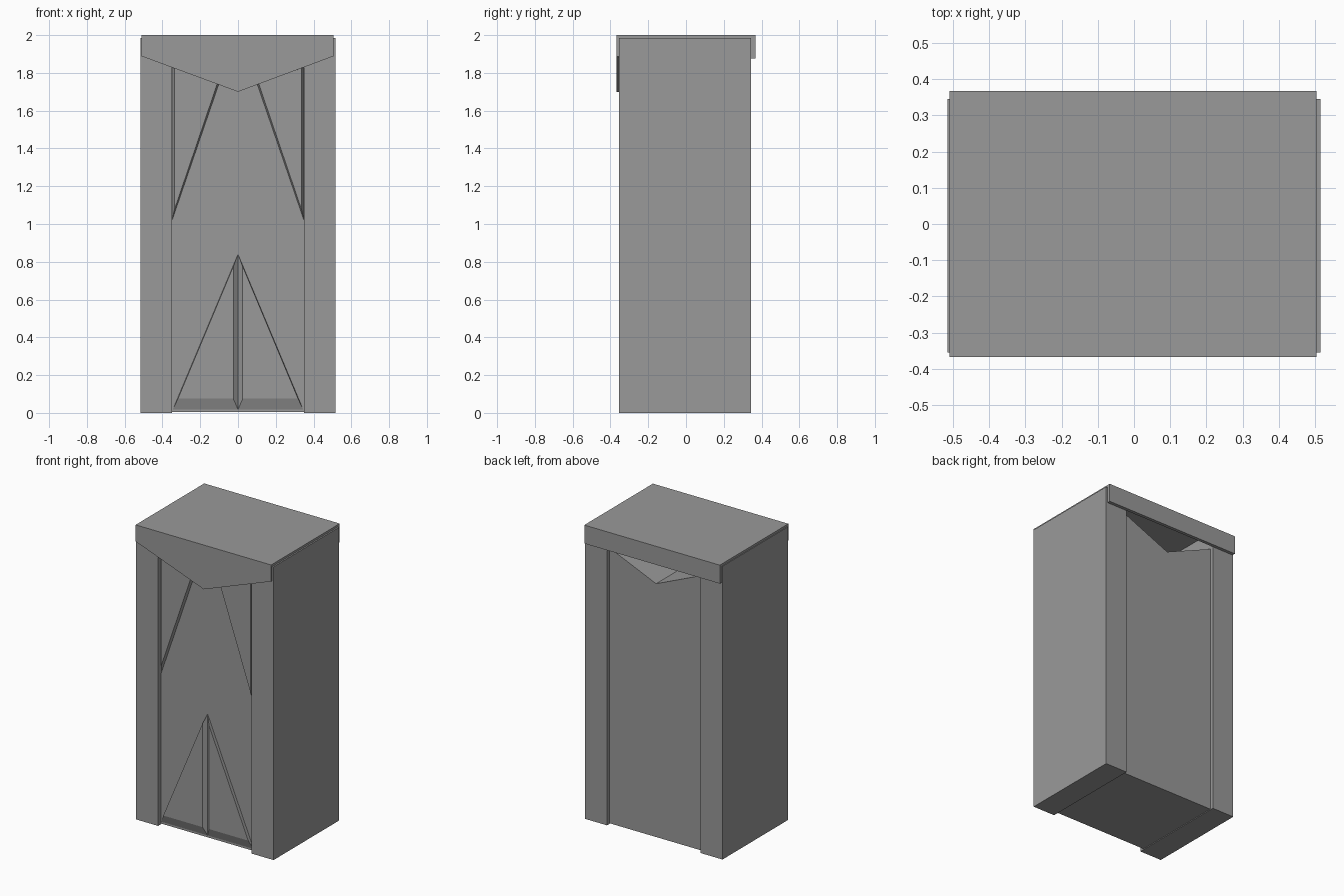
import bpy, bmesh

if "Cube" in bpy.data.objects:
    bpy.data.objects.remove(bpy.data.objects["Cube"])

grey = bpy.data.materials.new("plain grey")
grey.diffuse_color = (0.32, 0.32, 0.32, 1)
grey.use_nodes = True
grey.node_tree.nodes["Principled BSDF"].inputs["Base Color"].default_value = grey.diffuse_color


def loft(name, back, y_back, front=None, y_front=0.0):
    """Solid between an xz outline at y_back and a matching one at y_front."""
    front = front or back
    bm = bmesh.new()
    b = [bm.verts.new((x, y_back, z)) for x, z in back]
    f = [bm.verts.new((x, y_front, z)) for x, z in front]
    bm.faces.new(b)
    bm.faces.new(f[::-1])
    n = len(b)
    for i in range(n):
        j = (i + 1) % n
        bm.faces.new((b[i], f[i], f[j], b[j]))
    bmesh.ops.recalc_face_normals(bm, faces=bm.faces)
    me = bpy.data.meshes.new(name)
    bm.to_mesh(me)
    bm.free()
    me.materials.append(grey)
    ob = bpy.data.objects.new(name, me)
    bpy.context.collection.objects.link(ob)
    return ob


def rect(x0, x1, z0, z1):
    return [(x0, z0), (x1, z0), (x1, z1), (x0, z1)]


PANEL = -0.325  # front of the recessed centre

# Centre body, its top cut to a V valley running front to back
loft("centre_body", [(-0.35, 0.005), (0.35, 0.005), (0.35, 1.87), (0, 1.72), (-0.35, 1.87)],
     0.32, y_front=PANEL)

for side, s in (("left", -1), ("right", 1)):
    def m(pts):
        return [(s * x, z) for x, z in pts]

    # Side walls standing proud of the centre
    loft(side + "_wall", m(rect(0.35, 0.515, 0, 1.985)), 0.345, y_front=-0.355)
    # Raised upper triangles
    loft(side + "_upper_flap",
         m([(0.349, 1.02), (0.349, 1.84), (0.10, 1.745)]), PANEL,
         m([(0.337, 1.075), (0.337, 1.825), (0.11, 1.742)]), PANEL - 0.02)
    # Raised lower triangles with sloped bottom and centre edges
    loft(side + "_lower_flap",
         m([(0.345, 0.018), (0, 0.018), (0, 0.84)]), PANEL,
         m([(0.318, 0.075), (0.025, 0.075), (0.025, 0.775)]), PANEL - 0.02)

# Cap: top slab, pointed front plate and straight back lip
loft("top_slab", rect(-0.51, 0.505, 1.985, 2.0), 0.345, y_front=-0.355)
loft("front_plate", [(-0.51, 2.0), (-0.51, 1.888), (0, 1.70), (0.505, 1.888), (0.505, 2.0)],
     -0.355, y_front=-0.367)
loft("back_lip", rect(-0.51, 0.505, 1.875, 2.0), 0.367, y_front=0.345)
